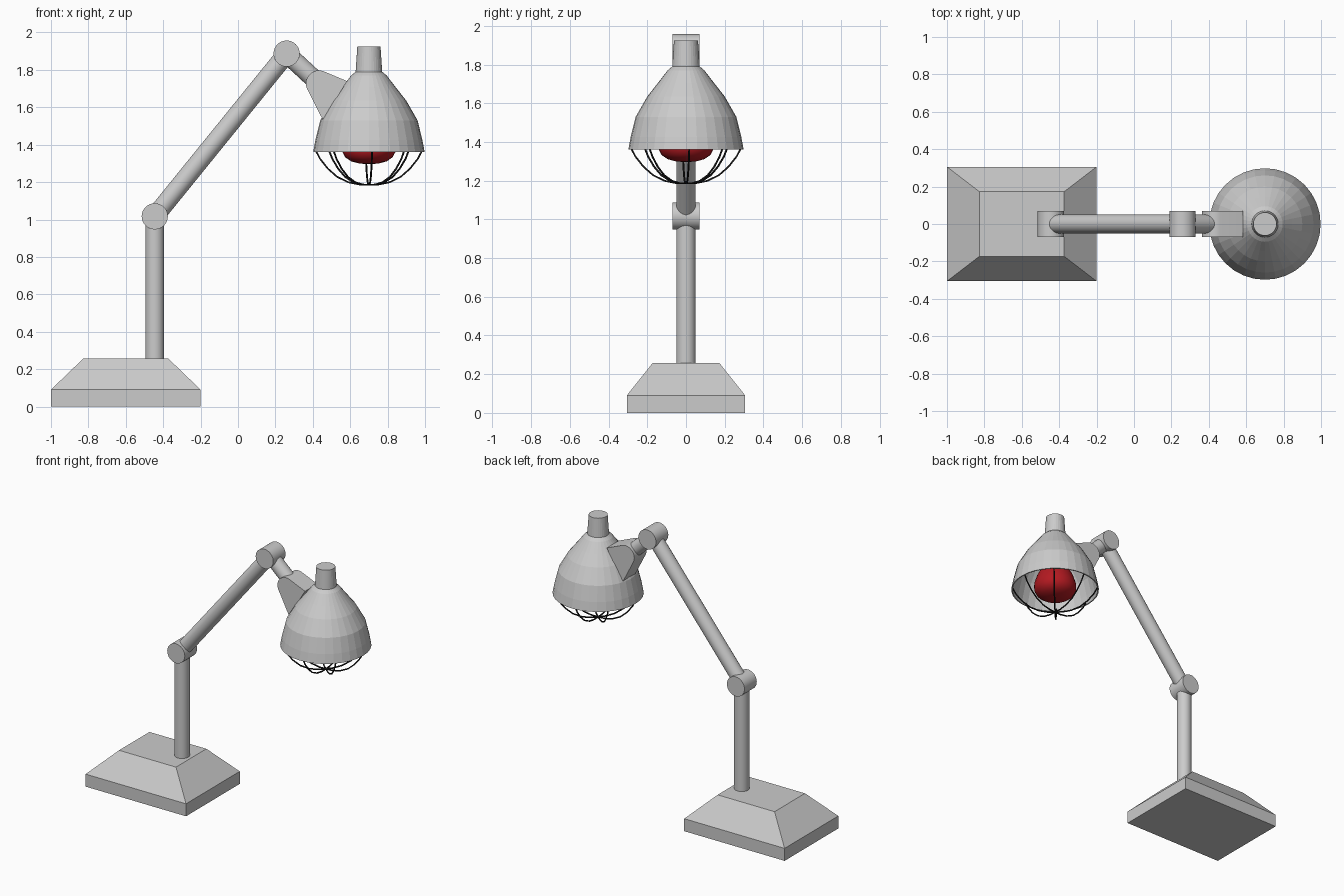
import bpy, bmesh, math
from mathutils import Vector, Matrix

if "Cube" in bpy.data.objects:
    bpy.data.objects.remove(bpy.data.objects["Cube"])

LAMP_X = 0.70                                   # shade axis
J1, J2, J3 = (Vector((-0.445, 0, 1.017)), Vector((0.26, 0, 1.887)), Vector((0.433, 0, 1.727)))


def make_object(name, bm, smooth=None, mat=None):
    bmesh.ops.recalc_face_normals(bm, faces=bm.faces)
    mesh = bpy.data.meshes.new(name)
    bm.to_mesh(mesh)
    bm.free()
    ob = bpy.data.objects.new(name, mesh)
    bpy.context.collection.objects.link(ob)
    if mat:
        mesh.materials.append(mat)
    if smooth:
        bpy.ops.object.select_all(action='DESELECT')
        ob.select_set(True)
        bpy.context.view_layer.objects.active = ob
        bpy.ops.object.shade_smooth_by_angle(angle=math.radians(smooth))
    return ob


def material(name, color):
    m = bpy.data.materials.new(name)
    m.diffuse_color = color
    m.use_nodes = True
    m.node_tree.nodes["Principled BSDF"].inputs["Base Color"].default_value = m.diffuse_color
    return m


def rod(name, a, b, radius):
    a, b = Vector(a), Vector(b)
    d = b - a
    bm = bmesh.new()
    mat = Matrix.Translation((a + b) / 2) @ d.to_track_quat('Z', 'Y').to_matrix().to_4x4()
    bmesh.ops.create_cone(bm, cap_ends=True, segments=32, radius1=radius, radius2=radius,
                          depth=d.length, matrix=mat)
    return make_object(name, bm, 30)


def lathe(name, profile, segments, smooth=None, mat=None):
    bm = bmesh.new()
    vs = [bm.verts.new((LAMP_X + r, 0, z)) for r, z in profile]
    es = [bm.edges.new(p) for p in zip(vs, vs[1:])]
    bmesh.ops.spin(bm, geom=vs + es, cent=(LAMP_X, 0, 0), axis=(0, 0, 1),
                   angle=2 * math.pi, steps=segments, use_merge=False)
    bmesh.ops.remove_doubles(bm, verts=bm.verts, dist=1e-5)
    return make_object(name, bm, smooth, mat)


# Base: slab with a tapered top
bm = bmesh.new()
rings = []
for hx, hy, z in ((0.40, 0.306, 0), (0.40, 0.306, 0.09), (0.227, 0.173, 0.257)):
    rings.append([bm.verts.new((-0.6 + sx * hx, sy * hy, z))
                  for sx, sy in ((-1, -1), (1, -1), (1, 1), (-1, 1))])
for lo, hi in zip(rings, rings[1:]):
    for i in range(4):
        j = (i + 1) % 4
        bm.faces.new((lo[i], lo[j], hi[j], hi[i]))
bm.faces.new(rings[0])
bm.faces.new(rings[-1])
make_object("base", bm)

# Post, arms and pivots
rod("post", (J1.x, 0, 0.24), J1, 0.05)
rod("lower_arm", J1, J2, 0.05)
rod("upper_arm", J2, J3, 0.05)
half = Vector((0, 0.07, 0))
rod("lower_pivot", J1 - half, J1 + half, 0.07)
rod("upper_pivot", J2 - half, J2 + half, 0.07)

# Bracket: round end flaring out into the shade
bm = bmesh.new()
outline = [(J3.x + 0.07 * math.cos(t), J3.z + 0.07 * math.sin(t))
           for t in (2 * math.pi * i / 32 for i in range(32))]
outline += [(0.583, 1.74), (0.455, 1.53)]
for x, z in outline:
    for y in (-0.07, 0.07):
        bm.verts.new((x, y, z))
hull = bmesh.ops.convex_hull(bm, input=bm.verts)
bmesh.ops.delete(bm, geom=[v for v in bm.verts if not v.link_faces], context='VERTS')
bmesh.ops.dissolve_limit(bm, angle_limit=0.02, verts=bm.verts, edges=bm.edges)
make_object("shade_bracket", bm, 30)

# Shade: thin open bell with a closed neck
outer = [(0.298, 1.36), (0.286, 1.425), (0.26, 1.53), (0.20, 1.635), (0.145, 1.705),
         (0.095, 1.77), (0.071, 1.79), (0.062, 1.925), (0, 1.925)]
inner = [(0, 1.78)] + [(r - 0.008, z - 0.004) for r, z in outer[5:0:-1]] + [(0.290, 1.36), outer[0]]
lathe("shade", outer + inner, 32)

# Reflector bulb
red = material("red_glass", (0.45, 0.01, 0.015, 1))
lathe("bulb", [(0, 1.296), (0.05, 1.299), (0.095, 1.311), (0.127, 1.333), (0.142, 1.362),
               (0.143, 1.40), (0.125, 1.46), (0.09, 1.53), (0.055, 1.60), (0.05, 1.79),
               (0, 1.79)], 24, 40, red)

# Wire guard: four hoops crossing under the bulb
black = material("black_wire", (0.01, 0.01, 0.01, 1))
side = [(0.288, 1.375), (0.262, 1.325), (0.22, 1.272), (0.17, 1.228), (0.11, 1.199), (0.05, 1.187)]
path = side + [(0, 1.186)] + [(-r, z) for r, z in reversed(side)]
curve = bpy.data.curves.new("wire_guard", 'CURVE')
curve.dimensions = '3D'
curve.bevel_depth = 0.005
curve.bevel_resolution = 1
curve.materials.append(black)
for k in range(4):
    a = math.pi * k / 4 + 0.06
    spline = curve.splines.new('POLY')
    spline.points.add(len(path) - 1)
    for p, (r, z) in zip(spline.points, path):
        p.co = (LAMP_X + r * math.cos(a), r * math.sin(a), z, 1)
guard = bpy.data.objects.new("wire_guard", curve)
bpy.context.collection.objects.link(guard)
bpy.ops.object.select_all(action='DESELECT')
guard.select_set(True)
bpy.context.view_layer.objects.active = guard
bpy.ops.object.convert(target='MESH')
